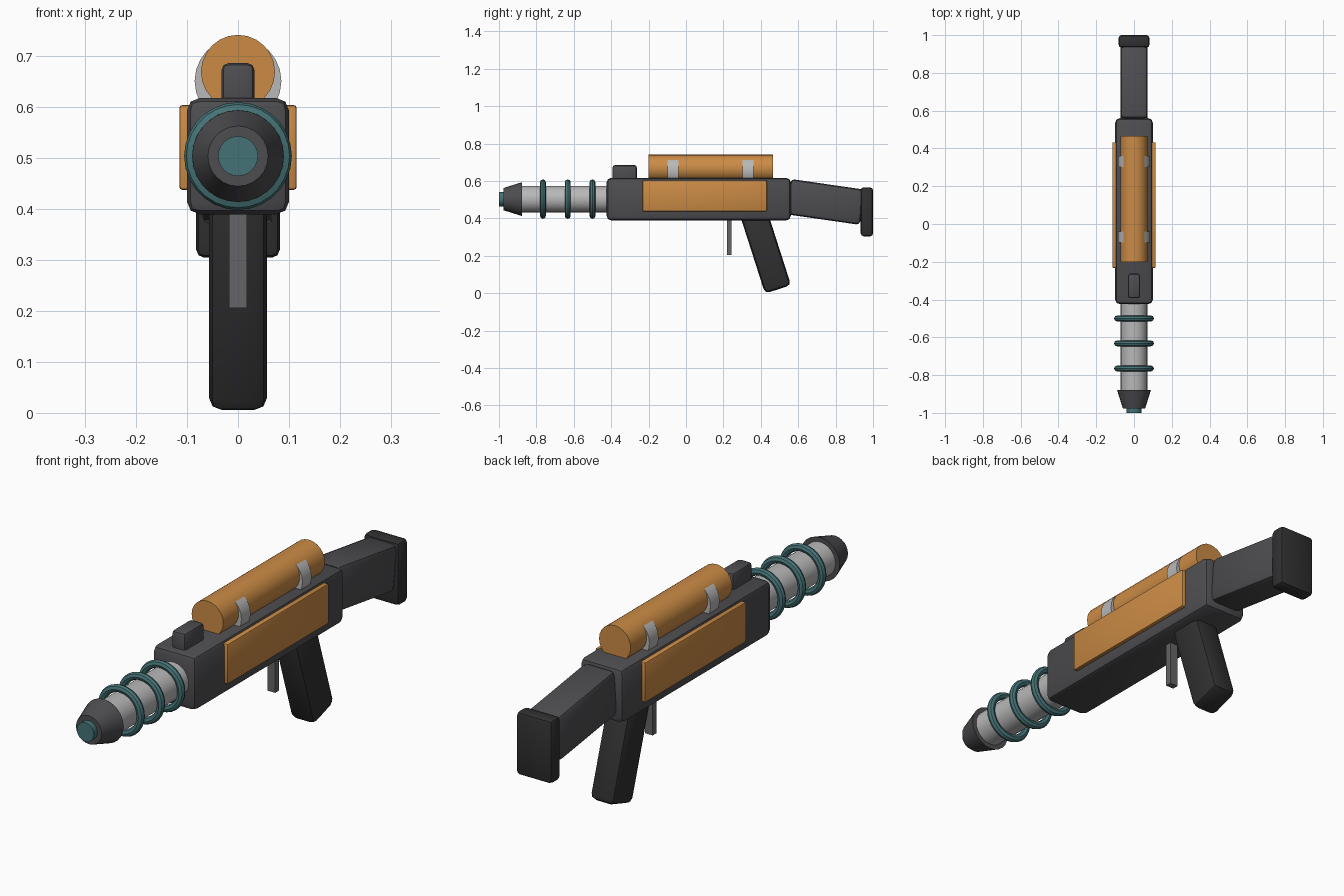
import bpy, bmesh, math
from mathutils import Matrix

if "Cube" in bpy.data.objects:
    bpy.data.objects.remove(bpy.data.objects["Cube"])


def material(name, rgb):
    m = bpy.data.materials.new(name)
    m.diffuse_color = (*rgb, 1)
    m.use_nodes = True
    m.node_tree.nodes["Principled BSDF"].inputs["Base Color"].default_value = m.diffuse_color
    return m


DARK = material("dark_metal", (0.075, 0.075, 0.082))
BLACK = material("black_rubber", (0.03, 0.03, 0.032))
ORANGE = material("orange_paint", (0.60, 0.26, 0.06))
TEAL = material("teal_coil", (0.06, 0.17, 0.18))
STEEL = material("steel", (0.48, 0.48, 0.48))
MID = material("mid_grey", (0.13, 0.13, 0.135))


def finish(bm, name, mat, loc, rot=0.0):
    bmesh.ops.recalc_face_normals(bm, faces=bm.faces)
    me = bpy.data.meshes.new(name)
    bm.to_mesh(me)
    bm.free()
    ob = bpy.data.objects.new(name, me)
    bpy.context.collection.objects.link(ob)
    ob.location = loc
    ob.rotation_euler = (rot, 0, 0)
    me.materials.append(mat)
    bpy.ops.object.select_all(action='DESELECT')
    ob.select_set(True)
    bpy.context.view_layer.objects.active = ob
    bpy.ops.object.shade_smooth_by_angle(angle=math.radians(30))
    return ob


def box(name, mat, loc, size, bevel=0.0, rot=0.0):
    bm = bmesh.new()
    bmesh.ops.create_cube(bm, size=1, matrix=Matrix.Diagonal((*size, 1)))
    if bevel:
        bmesh.ops.bevel(bm, geom=bm.edges[:], offset=bevel, segments=2,
                        profile=0.5, affect='EDGES', clamp_overlap=True)
    return finish(bm, name, mat, loc, rot)


def tube(name, mat, y0, y1, z, r0, r1=None, sides=24):
    """Closed cylinder or cone lying along y."""
    bm = bmesh.new()
    bmesh.ops.create_cone(bm, cap_ends=True, segments=sides, radius1=r0,
                          radius2=r0 if r1 is None else r1, depth=y1 - y0,
                          matrix=Matrix.Rotation(-math.pi / 2, 4, 'X'))
    return finish(bm, name, mat, (0, (y0 + y1) / 2, z))


def ring(name, mat, y, z, major, minor, sides=28, minor_sides=8):
    """Torus around the y axis."""
    bm = bmesh.new()
    rows = []
    for i in range(sides):
        a = math.tau * i / sides
        row = []
        for j in range(minor_sides):
            b = math.tau * j / minor_sides
            r = major + minor * math.cos(b)
            row.append(bm.verts.new((r * math.cos(a), minor * math.sin(b), r * math.sin(a))))
        rows.append(row)
    for i in range(sides):
        p, q = rows[i], rows[(i + 1) % sides]
        for j in range(minor_sides):
            k = (j + 1) % minor_sides
            bm.faces.new((p[j], q[j], q[k], p[k]))
    return finish(bm, name, mat, (0, y, z))


AXIS = 0.503  # barrel height

# receiver body with side panels and front sight
box("receiver", DARK, (0, 0.068, 0.503), (0.2, 0.985, 0.228), 0.025)
for side, s in (("left", -1), ("right", 1)):
    box(side + "_panel", ORANGE, (s * 0.102, 0.1, 0.52), (0.026, 0.664, 0.166), 0.006)
box("front_sight", DARK, (0, -0.328, 0.635), (0.064, 0.13, 0.1), 0.013)

# tank on top, held by two saddle straps
tube("tank", ORANGE, -0.2, 0.466, 0.668, 0.0725)
for i, y in enumerate((-0.069, 0.331)):
    tube(f"tank_strap_{i + 1}", STEEL, y - 0.03, y + 0.03, 0.65, 0.085)

# barrel, cooling coils and muzzle
tube("barrel", STEEL, -0.9, -0.38, AXIS, 0.071)
for i, y in enumerate((-0.5, -0.632, -0.765)):
    ring(f"coil_{i + 1}", TEAL, y, AXIS, 0.09, 0.0155)
tube("muzzle", DARK, -0.977, -0.878, AXIS, 0.059, 0.09)
tube("emitter_tip", TEAL, -1.0, -0.95, AXIS, 0.039)

# stock and butt plate
box("stock", DARK, (0, 0.745, 0.488), (0.142, 0.4, 0.19), 0.02, -0.143)
box("butt_plate", BLACK, (0, 0.967, 0.435), (0.164, 0.066, 0.262), 0.016)

# grip and trigger
box("grip", BLACK, (0, 0.425, 0.230), (0.114, 0.146, 0.44), 0.025, 0.31)
box("trigger", MID, (0, 0.231, 0.305), (0.036, 0.026, 0.2))
